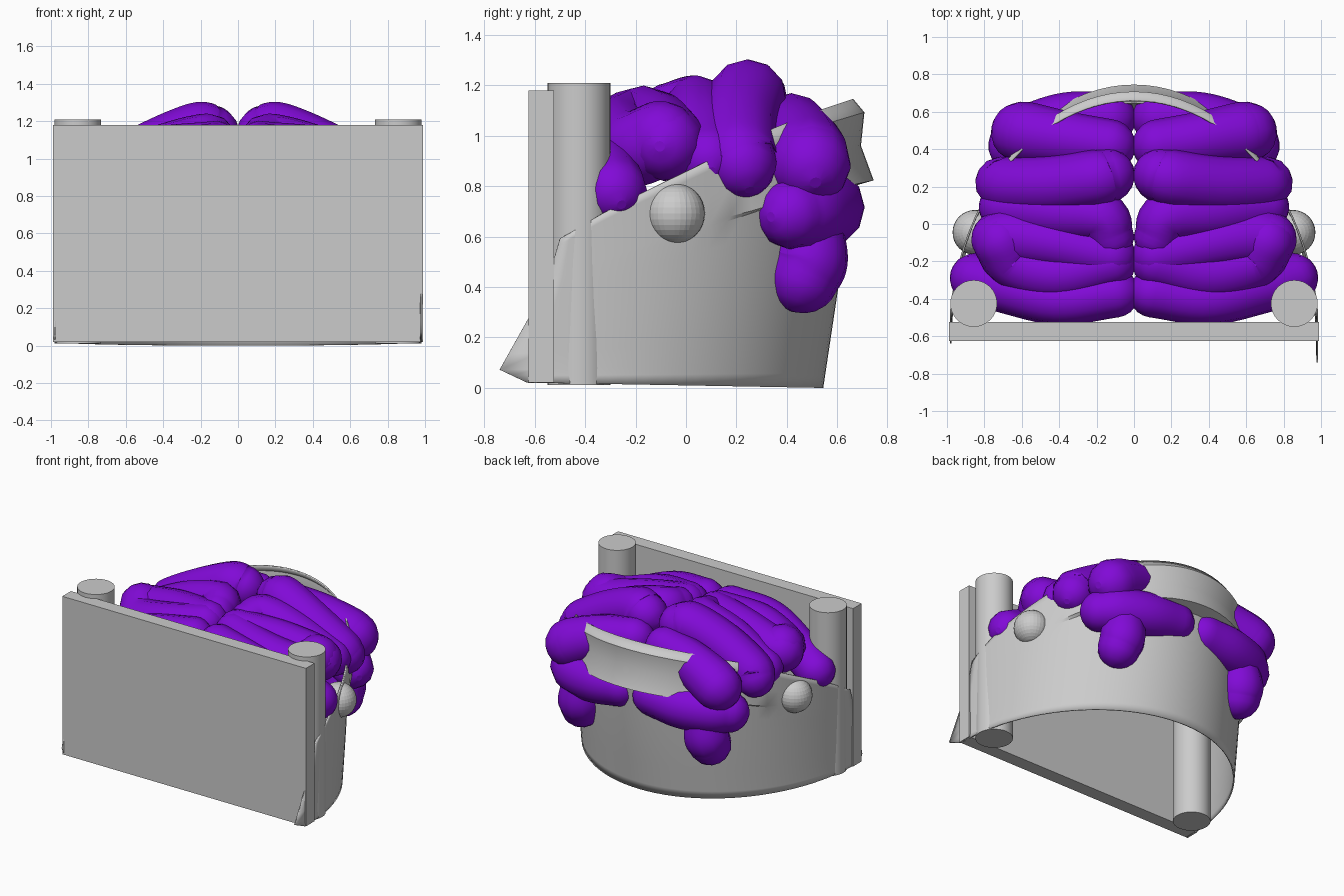
import bpy, bmesh, math
from mathutils import Vector

if "Cube" in bpy.data.objects:
    bpy.data.objects.remove(bpy.data.objects["Cube"])

purple = bpy.data.materials.new("purple")
purple.diffuse_color = (0.22, 0.003, 0.68, 1)
purple.use_nodes = True
purple.node_tree.nodes["Principled BSDF"].inputs["Base Color"].default_value = purple.diffuse_color


def add_mesh(name, bm, smooth=None):
    me = bpy.data.meshes.new(name)
    bm.to_mesh(me)
    bm.free()
    ob = bpy.data.objects.new(name, me)
    bpy.context.collection.objects.link(ob)
    if smooth:
        bpy.ops.object.select_all(action='DESELECT')
        ob.select_set(True)
        bpy.context.view_layer.objects.active = ob
        bpy.ops.object.shade_smooth_by_angle(angle=math.radians(smooth))
    return ob


def lerp(table, t):
    for (a, p), (b, q) in zip(table, table[1:]):
        if t <= b:
            return p + (q - p) * max(0, (t - a) / (b - a))
    return table[-1][1]


# Flat front panel
bm = bmesh.new()
bmesh.ops.create_cube(bm, size=1)
bmesh.ops.scale(bm, vec=(1.98, 0.10, 1.16), verts=bm.verts)
bmesh.ops.translate(bm, vec=(0, -0.575, 0.60), verts=bm.verts)
add_mesh("front_panel", bm)

# Corner posts and side knobs
for s, side in ((1, "right"), (-1, "left")):
    bm = bmesh.new()
    bmesh.ops.create_cone(bm, cap_ends=True, segments=32, radius1=0.125, radius2=0.125, depth=1.2)
    bmesh.ops.translate(bm, vec=(s * 0.857, -0.425, 0.61), verts=bm.verts)
    add_mesh("post_" + side, bm, 40)
    bm = bmesh.new()
    bmesh.ops.create_uvsphere(bm, u_segments=32, v_segments=16, radius=0.12)
    bmesh.ops.translate(bm, vec=(s * 0.85, -0.045, 0.692), verts=bm.verts)
    add_mesh("knob_" + side, bm)

# Curved shell open at top and bottom, with a flared band at the back
top_z = [(-0.6, 0.58), (-0.45, 0.62), (0.1, 0.89), (0.35, 1.02), (0.55, 1.10), (0.70, 1.15)]
back_y = [(0, 0.54), (0.35, 0.60), (0.70, 0.65), (1, 0.66)]
flare = [(0.70, 0), (0.722, 0.09), (0.84, 0.035), (0.955, 0.045), (1, 0)]
front_y = {1: [(0, -0.63), (0.09, -0.74), (0.65, -0.56), (1, -0.50)],
           -1: [(0, -0.62), (0.09, -0.64), (0.65, -0.56), (1, -0.50)]}
rows = [0, 0.05, 0.09, 0.2, 0.35, 0.5, 0.6, 0.70, 0.722, 0.84, 0.955, 1]
N = 48
bm = bmesh.new()
grid = []
for i in range(N + 1):
    a = math.pi * i / N
    si = math.sin(a)
    col = []
    zt = lerp(top_z, -0.55 + 1.23 * si)
    for v in rows:
        edge = lerp(front_y[1 if i < N / 2 else -1], v) + 0.6
        y = -0.6 + (lerp(back_y, v) + 0.6) * si + edge * (1 - si) ** 8
        y += lerp(flare, v) * max(0, (si - 0.6) / 0.4) ** 0.5 if v > 0.70 and si > 0.6 else 0
        x = 0.98 * math.cos(a)
        col.append(bm.verts.new((x, y, 0.02 * (1 - si) * (1 - v) + zt * v)))
    grid.append(col)
for c, d in zip(grid, grid[1:]):
    for j in range(len(rows) - 1):
        bm.faces.new((c[j], d[j], d[j + 1], c[j + 1]))
bmesh.ops.recalc_face_normals(bm, faces=bm.faces)
shell = add_mesh("back_shell", bm, 30)
mod = shell.modifiers.new("thickness", 'SOLIDIFY')
mod.thickness = 0.01
mod.offset = 0


def catmull(pts, steps=6):
    p = [Vector(q) for q in pts]
    p = [2 * p[0] - p[1]] + p + [2 * p[-1] - p[-2]]
    out = []
    for a, b, c, d in zip(p, p[1:], p[2:], p[3:]):
        for k in range(steps):
            t = k / steps
            out.append(0.5 * (2 * b + (c - a) * t + (2 * a - 5 * b + 4 * c - d) * t * t
                              + (3 * b - a - 3 * c + d) * t ** 3))
    return out + [p[-2]]


# Rounded tube: each point is x, y, z, radius; first and last points are the dome centres
def fold(name, pts):
    path = catmull(pts)
    caps = (0.99, 0.9, 0.75, 0.5, 0.25)

    def dome(end, prev):
        d = (end.xyz - prev.xyz).normalized()
        return [Vector((*(end.xyz + d * end.w * t), end.w * math.sqrt(1 - t * t))) for t in caps]
    full = dome(path[0], path[1]) + path + dome(path[-1], path[-2])[::-1]
    for s, side in ((1, "right"), (-1, "left")):
        cu = bpy.data.curves.new("path", 'CURVE')
        cu.dimensions = '3D'
        cu.bevel_depth = 1
        cu.bevel_resolution = 4
        cu.use_fill_caps = True
        sp = cu.splines.new('POLY')
        sp.points.add(len(full) - 1)
        for pt, q in zip(sp.points, full):
            pt.co = (s * q.x, q.y, q.z, 1)
            pt.radius = q.w
        tmp = bpy.data.objects.new("path", cu)
        bpy.context.collection.objects.link(tmp)
        bpy.context.view_layer.update()
        me = bpy.data.meshes.new_from_object(tmp.evaluated_get(bpy.context.evaluated_depsgraph_get()))
        bpy.data.objects.remove(tmp)
        bm = bmesh.new()
        bm.from_mesh(me)
        bmesh.ops.recalc_face_normals(bm, faces=bm.faces)
        add_mesh(name + "_" + side, bm, 60).data.materials.append(purple)


# Folds of the brain, front to back
fold("front_fold", [(0.10, -0.37, 1.03, 0.13), (0.40, -0.41, 0.99, 0.13),
                    (0.68, -0.34, 0.87, 0.14), (0.85, -0.29, 0.785, 0.135)])
fold("front_bend_outer", [(0.12, -0.21, 1.06, 0.13), (0.40, -0.27, 1.01, 0.14),
                          (0.63, -0.21, 0.95, 0.15), (0.71, -0.10, 0.99, 0.15)])
fold("front_bend_inner", [(0.12, -0.17, 1.07, 0.13), (0.40, -0.11, 1.04, 0.135),
                          (0.63, -0.07, 0.98, 0.15), (0.72, -0.08, 0.97, 0.15)])
fold("middle_fold", [(0.12, -0.07, 1.09, 0.12), (0.18, 0.04, 1.10, 0.14),
                     (0.42, 0.06, 1.03, 0.145), (0.70, 0.09, 0.91, 0.13)])
fold("crown_fold", [(0.14, 0.26, 1.14, 0.145), (0.22, 0.24, 1.145, 0.155),
                    (0.45, 0.21, 1.05, 0.155), (0.67, 0.21, 0.93, 0.15), (0.71, 0.22, 0.89, 0.14)])
fold("upper_back_fold", [(0.13, 0.42, 1.03, 0.14), (0.35, 0.45, 0.99, 0.15),
                         (0.54, 0.48, 0.92, 0.165), (0.60, 0.49, 0.89, 0.165)])
fold("lower_back_fold", [(0.13, 0.565, 0.73, 0.14), (0.35, 0.55, 0.71, 0.155),
                         (0.54, 0.49, 0.70, 0.155), (0.64, 0.42, 0.69, 0.14)])
fold("hanging_lobe", [(0.50, 0.49, 0.62, 0.14), (0.51, 0.49, 0.51, 0.155), (0.52, 0.465, 0.44, 0.145)])
